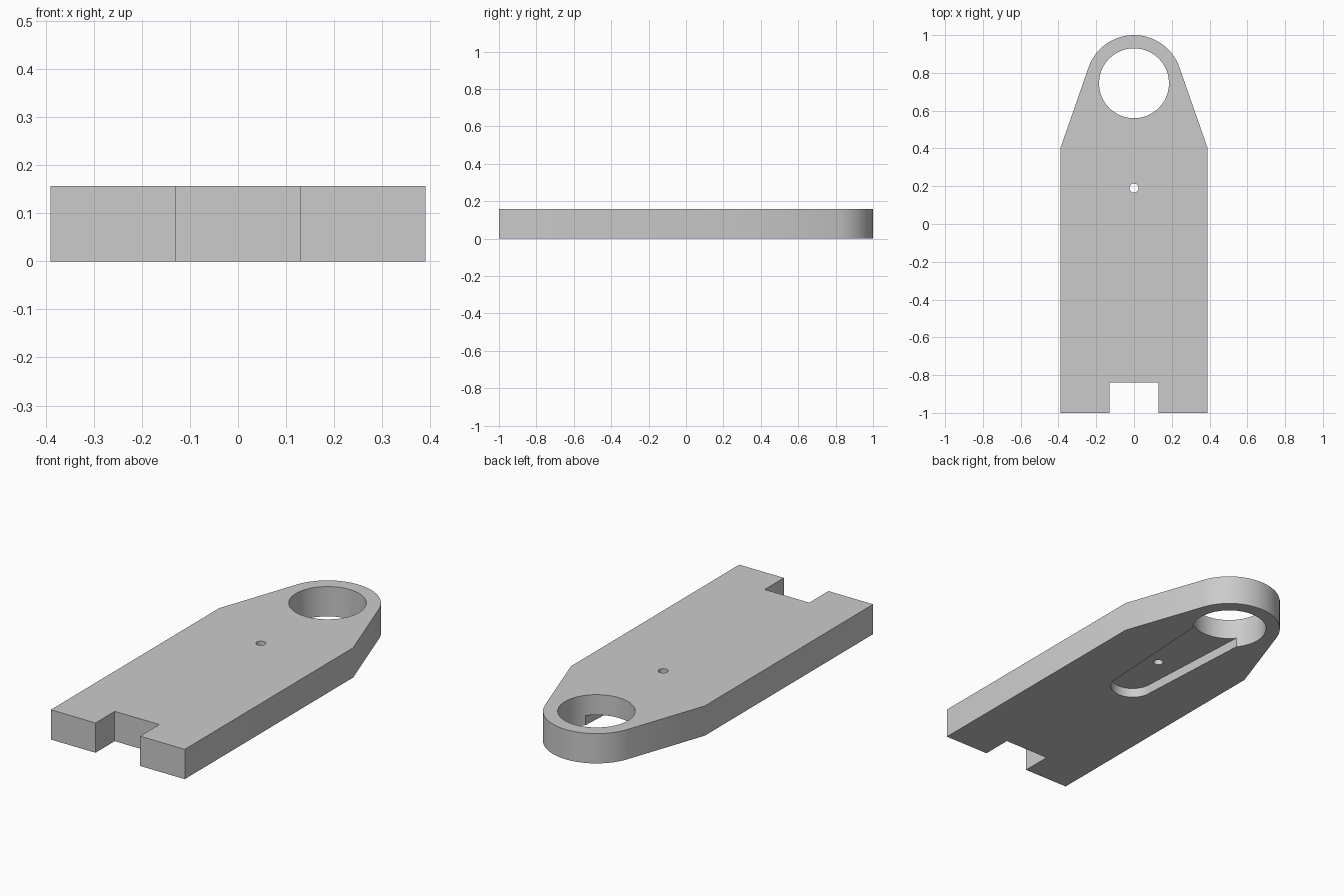
import bpy
import bmesh
from math import sin, cos, acos, atan2, hypot, pi, radians

HEIGHT = 0.157
EYE_Y, EYE_R, RIM_R = 0.745, 0.185, 0.255   # large eye hole and its rounded rim
HALF_W, SHOULDER_Y = 0.39, 0.40

if "Cube" in bpy.data.objects:
    bpy.data.objects.remove(bpy.data.objects["Cube"])

grey = bpy.data.materials.new("plain grey")
grey.use_nodes = True
colour = (0.6, 0.6, 0.6, 1)
grey.diffuse_color = colour
grey.node_tree.nodes["Principled BSDF"].inputs["Base Color"].default_value = colour


def arc(cy, r, start, end, steps):
    """Points on an arc centred on the middle line."""
    angles = [start + (end - start) * i / steps for i in range(steps + 1)]
    return [(r * cos(a), cy + r * sin(a)) for a in angles]


def prism(name, outline, low, high):
    """Extrude a counter-clockwise outline upwards."""
    bm = bmesh.new()
    face = bm.faces.new([bm.verts.new((x, y, low)) for x, y in outline])
    top = bmesh.ops.extrude_face_region(bm, geom=[face])["geom"]
    verts = [v for v in top if isinstance(v, bmesh.types.BMVert)]
    bmesh.ops.translate(bm, verts=verts, vec=(0, 0, high - low))
    bmesh.ops.recalc_face_normals(bm, faces=bm.faces)
    mesh = bpy.data.meshes.new(name)
    bm.to_mesh(mesh)
    bm.free()
    mesh.materials.append(grey)
    obj = bpy.data.objects.new(name, mesh)
    bpy.context.collection.objects.link(obj)
    return obj


def cut(target, cutter):
    """Subtract the cutter, then discard it."""
    mod = target.modifiers.new("cut", 'BOOLEAN')
    mod.operation, mod.solver, mod.object = 'DIFFERENCE', 'EXACT', cutter
    bpy.context.view_layer.objects.active = target
    bpy.ops.object.modifier_apply(modifier=mod.name)
    bpy.data.objects.remove(cutter)


# Plate: notched front, straight sides, tangent taper into the rounded rim
dx, dy = HALF_W, SHOULDER_Y - EYE_Y
tangent = atan2(dy, dx) + acos(RIM_R / hypot(dx, dy))
right_half = [(0.13, -0.84), (0.13, -1), (HALF_W, -1), (HALF_W, SHOULDER_Y)]
left_half = [(-x, y) for x, y in reversed(right_half)]
rim = arc(EYE_Y, RIM_R, tangent, pi - tangent, 64)
plate = prism("plate", right_half + rim + left_half, 0, HEIGHT)

# Tapered slot under the plate, opening into the eye hole
slot = [(0.148, 0.70), (-0.148, 0.70)] + arc(-0.01, 0.11, pi - 0.05, 2 * pi + 0.05, 40)
cut(plate, prism("slot_cutter", slot, -0.1, 0.05))

# Eye hole and small pin hole
for name, cy, r, steps in (("eye_cutter", EYE_Y, EYE_R, 96), ("pin_cutter", 0.19, 0.024, 32)):
    cut(plate, prism(name, arc(cy, r, 0, 2 * pi, steps)[:-1], -0.1, 0.3))

bpy.ops.object.select_all(action='DESELECT')
plate.select_set(True)
bpy.context.view_layer.objects.active = plate
bpy.ops.object.shade_smooth_by_angle(angle=radians(20))
